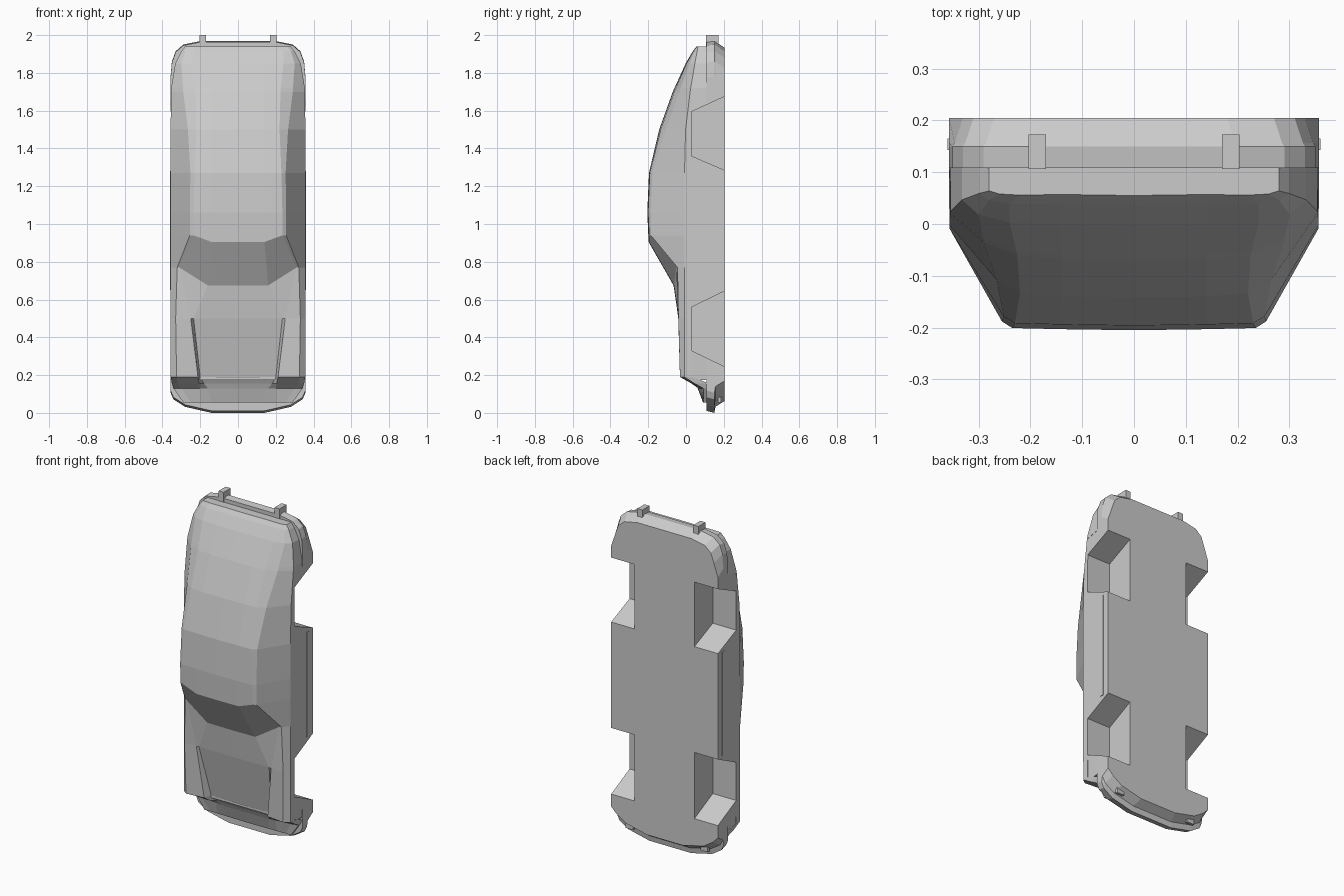
import bpy, bmesh

if "Cube" in bpy.data.objects:
    bpy.data.objects.remove(bpy.data.objects["Cube"])

paint = bpy.data.materials.new("plain_grey")
paint.diffuse_color = (0.6, 0.6, 0.6, 1)
paint.use_nodes = True
paint.node_tree.nodes["Principled BSDF"].inputs["Base Color"].default_value = paint.diffuse_color


def loft(name, rings):
    """Solid skin through closed rings of equal point count, capped at both ends."""
    bm = bmesh.new()
    vs = [[bm.verts.new(p) for p in r] for r in rings]
    n = len(rings[0])
    for a, b in zip(vs, vs[1:]):
        for i in range(n):
            j = (i + 1) % n
            bm.faces.new((a[i], a[j], b[j], b[i]))
    caps = [bm.faces.new(vs[0]), bm.faces.new(vs[-1])]
    bmesh.ops.recalc_face_normals(bm, faces=bm.faces[:])
    bmesh.ops.triangulate(bm, faces=caps)
    me = bpy.data.meshes.new(name)
    bm.to_mesh(me)
    bm.free()
    me.materials.append(paint)
    ob = bpy.data.objects.new(name, me)
    bpy.context.collection.objects.link(ob)
    return ob


def box(name, x0, x1, y0, y1, z0, z1):
    return loft(name, [[(x0, y0, z), (x1, y0, z), (x1, y1, z), (x0, y1, z)] for z in (z0, z1)])


def clamp(t):
    return max(0, min(1, t))


def belt(z):
    """Belt line: full width, drawn in and dropped at the nose and tail."""
    x = .3565 - .067 * clamp((.2 - z) / .145) ** 2 - .077 * clamp((z - 1.5) / .44) ** 5
    y = -.008 + .1 * clamp((.185 - z) / .055) + .072 * clamp((z - 1.4) / .54) ** 1.5
    return x, y


def ring(z, yc, x1, x2, y2, x3, y3, sweep=0):
    """Cross-section from centre over the edge to the belt, mirrored."""
    x4, y4 = belt(z)
    low = .03 if .17 < z < 1.71 else .125      # above the wheel wells, or down to the bumper
    half = [(0, yc, z), (x1, yc + .002, z)]
    half += [(x, y, z + sweep) for x, y in ((x2, y2), (x3, y3), (x4, y4), (x4, low))]
    return half + [(-x, y, zz) for x, y, zz in half[:0:-1]]


# bonnet with raised wings: z, centre y, bonnet edge x, wing inner x y, wing outer x y
bonnet = [
    (.055, .09, .14, .2, .093, .25, .095),
    (.13, .062, .16, .2, .072, .3, .08),
    (.155, .05, .18, .205, .03, .32, .035),
    (.19, .028, .2, .212, -.02, .325, -.032),
    (.5, -.04, .235, .25, -.041, .33, -.04),
    (.675, -.066, .16, .31, -.052, .322, -.045, .095),
]
# cabin and fastback: z, centre y, roof edge x, shoulder x y
cabin = [
    (.905, -.198, .235, .255, -.186),
    (1.06, -.205, .235, .255, -.188),
    (1.27, -.196, .23, .252, -.178),
    (1.5, -.142, .22, .265, -.108),
    (1.7, -.07, .225, .29, -.035),
    (1.72, -.061, .227, .291, -.028),
    (1.85, -.002, .24, .3, .018),
    (1.915, .036, .24, .28, .046),
    (1.94, .055, .22, .26, .058),
]
rings = [ring(*row) for row in bonnet]
for z, yc, x2, x3, y3 in cabin:
    rings.append(ring(z, yc, .14, x2, yc + (y3 - yc) / 4, x3, y3, .035 if z < 1 else 0))
loft("upper_shell", rings)


def notches(y):
    """Side outline of both wheel wells at height y, front to back."""
    k = (y - .03) / .175
    out = []
    for a, b, c, d in ((.33, .56, .245, .645), (1.36, 1.595, 1.285, 1.675)):
        z0, z1 = a + (c - a) * k, b + (d - b) * k
        out += [(.357, z0), (.2, z0), (.2, z1), (.357, z1)]
    return out


def outline(y, nose, tail):
    half = [(x, y, z) for x, z in nose + notches(y) + tail]
    return half + [(-x, yy, z) for x, yy, z in reversed(half)]


# body sides between belt and bumper level
loft("body_sides", [outline(y, [(.352, .175)], [(.353, 1.72)]) for y in (.03, .12)])

# lower body with wrapped bumpers, pulled in towards the floor
front = [(.14, .008), (.28, .04), (.342, .08), (.357, .115)]
rear = [(.357, 1.78), (.35, 1.86), (.33, 1.915), (.29, 1.95), (.2, 1.968)]
layers = []
for y, df, dr, dx in ((.108, .003, -.005, 0), (.15, -.008, 0, 0),
                      (.156, .025, -.003, .004), (.205, .055, -.035, .02)):
    nose, tail = [[(x - dx * (x < .357), z + d) for x, z in pts]
                  for pts, d in ((front, df), (rear, dr))]
    layers.append(outline(y, nose, tail))
loft("lower_body", layers)

# rear bumper guards, side trim and small lamps under the nose
for s, side in ((-1, "left"), (1, "right")):
    x = s * .187
    box(side + "_bumper_guard", x - .017, x + .017, .106, .173, 1.93, 2.0)
    x = s * .355
    box(side + "_side_trim", x - .005, x + .005, .143, .165, .65, 1.28)
    x = s * .25
    box(side + "_nose_lamp", x - .025, x + .025, .17, .185, .055, .09)

for o in bpy.context.view_layer.objects:
    o.select_set(True)
    bpy.context.view_layer.objects.active = o
bpy.ops.object.shade_smooth_by_angle(angle=0.45)
